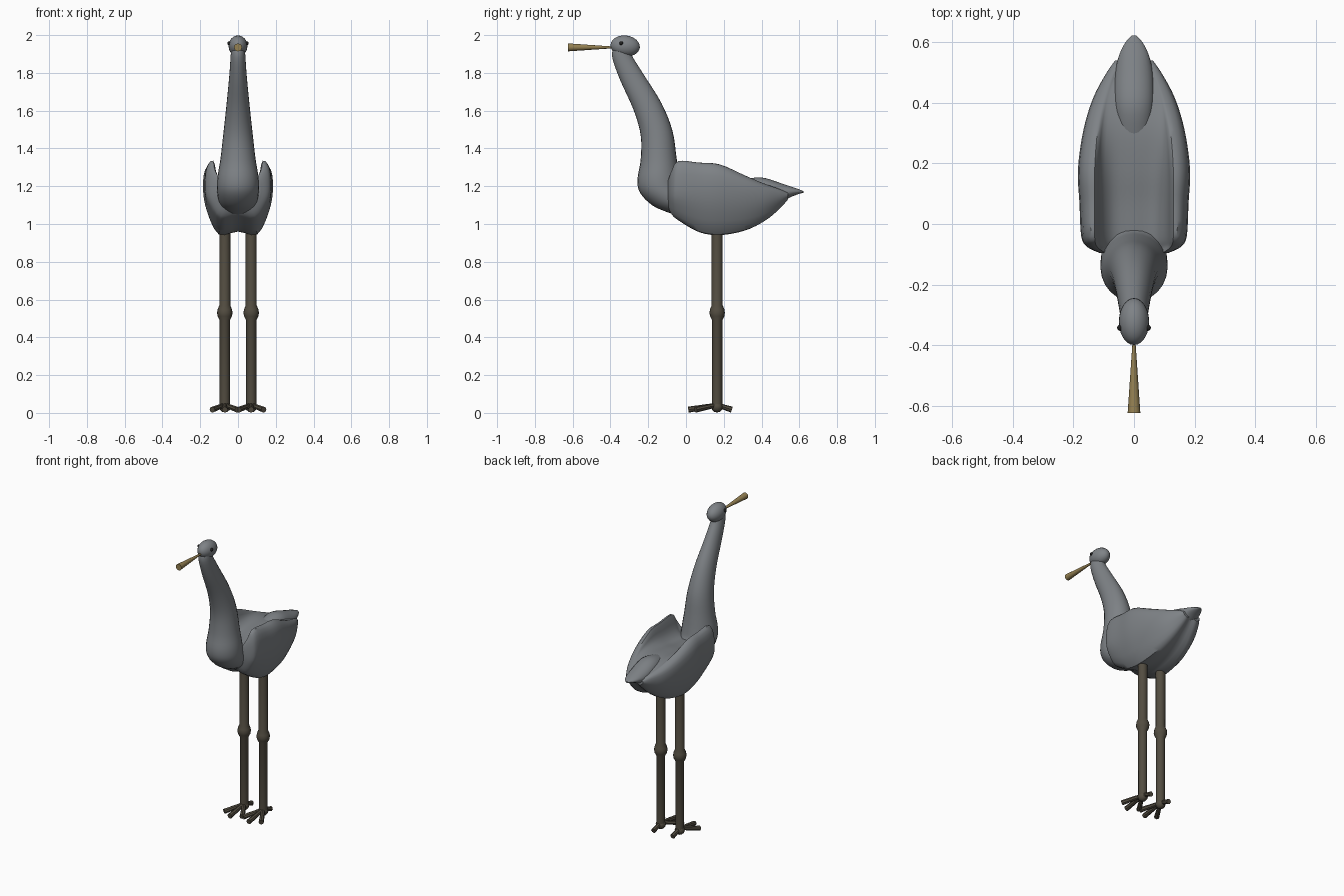
import bpy, bmesh, math
from mathutils import Vector

if "Cube" in bpy.data.objects:
    bpy.data.objects.remove(bpy.data.objects["Cube"])


def material(name, color):
    m = bpy.data.materials.new(name)
    m.diffuse_color = (*color, 1)
    m.use_nodes = True
    m.node_tree.nodes["Principled BSDF"].inputs["Base Color"].default_value = m.diffuse_color
    return m


GREY = material("slate_feather", (0.21, 0.225, 0.24))
LEG = material("dark_brown_skin", (0.085, 0.073, 0.052))
HORN = material("ochre_horn", (0.30, 0.22, 0.085))
BLACK = material("eye_black", (0.015, 0.015, 0.015))


def spline(pts, n, closed=False):
    """Catmull-Rom resampling, n steps per span."""
    out, c = [], len(pts)
    get = (lambda i: pts[i % c]) if closed else (lambda i: pts[max(0, min(c - 1, i))])
    for i in range(c if closed else c - 1):
        a, b, d, e = get(i - 1), get(i), get(i + 1), get(i + 2)
        for k in range(n):
            t = k / n
            out.append(0.5 * (2 * b + (d - a) * t + (2 * a - 5 * b + 4 * d - e) * t * t
                              + (3 * b - a - 3 * d + e) * t ** 3))
    return out if closed else out + [pts[-1]]


def loft(name, rings, mat, n=1, angle=40):
    """Skin closed rings of equal count, smoothed lengthwise, capped at both ends."""
    columns = [spline([Vector(r[j]) for r in rings], n) for j in range(len(rings[0]))]
    bm = bmesh.new()
    grid = [[bm.verts.new(p) for p in ring] for ring in zip(*columns)]
    for a, b in zip(grid, grid[1:]):
        for j in range(len(a)):
            k = (j + 1) % len(a)
            bm.faces.new((a[j], a[k], b[k], b[j]))
    bm.faces.new(grid[0])
    bm.faces.new(grid[-1])
    bmesh.ops.recalc_face_normals(bm, faces=bm.faces)
    me = bpy.data.meshes.new(name)
    bm.to_mesh(me)
    bm.free()
    ob = bpy.data.objects.new(name, me)
    bpy.context.collection.objects.link(ob)
    return finish(ob, mat, angle)


def finish(ob, mat, angle=40):
    ob.data.materials.append(mat)
    bpy.ops.object.select_all(action='DESELECT')
    ob.select_set(True)
    bpy.context.view_layer.objects.active = ob
    bpy.ops.object.shade_smooth_by_angle(angle=math.radians(angle))
    return ob


def oval(front, back, w, n=24):
    """Oval ring spanning two (y, z) points, half width w in x."""
    f, b = Vector((0, *front)), Vector((0, *back))
    c, h = (f + b) / 2, (f - b) / 2
    return [c + h * math.cos(t) + Vector((w * math.sin(t), 0, 0))
            for t in (2 * math.pi * i / n for i in range(n))]


def cone(name, a, b, ra, rb, mat, n=10):
    a, b = Vector(a), Vector(b)
    q = (b - a).to_track_quat('Z', 'Y')
    ring = [Vector((math.cos(2 * math.pi * i / n), math.sin(2 * math.pi * i / n), 0))
            for i in range(n)]
    return loft(name, [[p + q @ (v * r) for v in ring] for p, r in ((a, ra), (b, rb))], mat)


def ball(name, loc, size, mat, tilt=0, seg=24):
    bpy.ops.mesh.primitive_uv_sphere_add(segments=seg, ring_count=seg // 2, location=loc,
                                         rotation=(tilt, 0, 0))
    ob = bpy.context.object
    ob.name, ob.scale = name, size
    return finish(ob, mat)


def body_ring(y, w, xr, zr, zc, zb, zm):
    """Folded wings stand above a hollow back: ridge zr, back zc, belly zb, widest at zm."""
    half = [(xr * 0.5, zc), (xr * 0.83, zc * 0.65 + zr * 0.35), (xr, zr),
            (xr * 0.2 + w * 0.8, zr * 0.75 + zm * 0.25), (w, zm),
            (w * 0.88, zm * 0.5 + zb * 0.5), (w * 0.55, zb)]
    pts = [(0, zc)] + half + [(0, zb + 0.015)] + [(-x, z) for x, z in reversed(half)]
    return spline([Vector((x, y, z)) for x, z in pts], 3, closed=True)


# Body with folded wings
loft("body", [body_ring(*s) for s in (
    (-0.095, 0.115, 0.095, 1.23, 1.17, 1.09, 1.17),
    (-0.075, 0.155, 0.122, 1.285, 1.19, 1.05, 1.17),
    (-0.040, 0.174, 0.130, 1.333, 1.20, 1.02, 1.18),
    (0.070, 0.180, 0.130, 1.325, 1.21, 0.96, 1.18),
    (0.180, 0.185, 0.130, 1.315, 1.225, 0.945, 1.18),
    (0.310, 0.167, 0.120, 1.258, 1.23, 0.967, 1.16),
    (0.415, 0.135, 0.100, 1.213, 1.21, 1.015, 1.14),
    (0.495, 0.093, 0.070, 1.185, 1.18, 1.08, 1.145),
    (0.540, 0.062, 0.045, 1.165, 1.163, 1.13, 1.15))], GREY, n=4)

# Tail feathers
loft("tail", [oval((y, top), (y, bot), w) for y, top, bot, w in (
    (0.28, 1.225, 1.16, 0.05), (0.36, 1.245, 1.15, 0.062), (0.42, 1.243, 1.14, 0.066),
    (0.50, 1.217, 1.12, 0.063), (0.56, 1.197, 1.145, 0.048),
    (0.60, 1.183, 1.16, 0.028), (0.622, 1.174, 1.165, 0.008))], GREY, n=3)

# Neck flowing into the breast
loft("neck", [oval(*s) for s in (
    ((-0.385, 1.935), (-0.295, 1.94), 0.036),
    ((-0.390, 1.88), (-0.288, 1.895), 0.039),
    ((-0.350, 1.765), (-0.220, 1.785), 0.047),
    ((-0.278, 1.605), (-0.130, 1.64), 0.062),
    ((-0.240, 1.47), (-0.072, 1.495), 0.077),
    ((-0.240, 1.34), (-0.050, 1.35), 0.093),
    ((-0.257, 1.235), (-0.038, 1.27), 0.108),
    ((-0.243, 1.165), (-0.025, 1.21), 0.111),
    ((-0.180, 1.10), (0.0, 1.18), 0.106),
    ((-0.100, 1.063), (0.04, 1.15), 0.095),
    ((0.0, 1.03), (0.08, 1.12), 0.07))], GREY, n=4)

# Head, eyes and beak
ball("head", (0, -0.322, 1.942), (0.05, 0.078, 0.056), GREY, tilt=math.radians(-6))
cone("beak", (0, -0.375, 1.935), (0, -0.624, 1.935), 0.004, 0.021, HORN, 12)

for side, tag in ((-1, "left"), (1, "right")):
    ball(f"{tag}_eye", (side * 0.046, -0.343, 1.957), (0.01, 0.01, 0.01), BLACK, seg=12)
    x, y = side * 0.07, 0.165
    # Leg with a knobbly joint
    loft(f"{tag}_leg", [[(x + r * math.cos(math.pi * i / 8), y + r * math.sin(math.pi * i / 8), z)
                         for i in range(16)] for z, r in (
        (0.02, 0.027), (0.49, 0.027), (0.512, 0.038), (0.53, 0.041), (0.548, 0.038),
        (0.57, 0.029), (1.02, 0.029))], LEG, angle=30)
    # Foot pad and toes
    ball(f"{tag}_foot", (x, y, 0.032), (0.031, 0.031, 0.03), LEG, seg=12)
    for toe, dx, ty in (("middle", 0, 0.012), ("inner", -0.066, 0.05),
                        ("outer", 0.066, 0.05), ("back", 0, 0.243)):
        cone(f"{tag}_{toe}_toe", (x, y, 0.042), (x + side * dx, ty, 0.017), 0.012, 0.016, LEG, 8)
